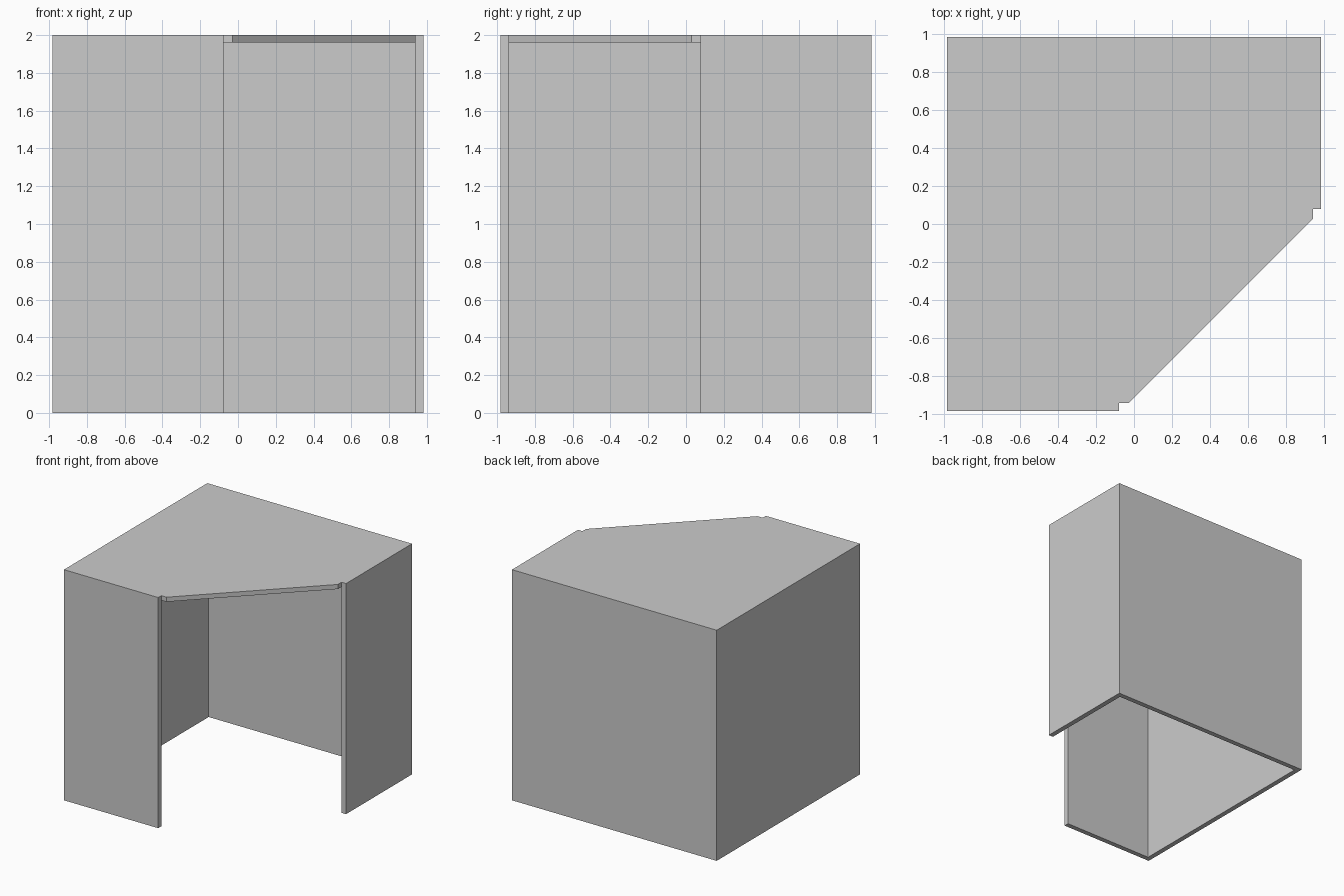
import bpy
import bmesh

if "Cube" in bpy.data.objects:
    bpy.data.objects.remove(bpy.data.objects["Cube"])

OUT, INN = 0.982, 0.939      # outer and inner wall faces
H, CEIL = 2.0, 1.96          # full height and underside of the top
END, LIP = 0.078, 0.028      # wall ends and start of the diagonal edge


def prism(name, outline, z0, z1):
    """Extrude a flat outline from z0 to z1."""
    bm = bmesh.new()
    face = bm.faces.new([bm.verts.new((x, y, z0)) for x, y in outline])
    ext = bmesh.ops.extrude_face_region(bm, geom=[face])
    verts = [g for g in ext["geom"] if isinstance(g, bmesh.types.BMVert)]
    bmesh.ops.translate(bm, vec=(0, 0, z1 - z0), verts=verts)
    bmesh.ops.recalc_face_normals(bm, faces=bm.faces)
    mesh = bpy.data.meshes.new(name)
    bm.to_mesh(mesh)
    bm.free()
    obj = bpy.data.objects.new(name, mesh)
    bpy.context.collection.objects.link(obj)
    return obj


# Solid corner enclosure: square plan with a diagonal cut, mirrored about y = -x
half = [(-OUT, -OUT), (-END, -OUT), (-END, -INN), (-LIP, -INN)]
outline = half + [(-y, -x) for x, y in reversed(half)]
outline[-1:] = [(OUT, OUT), (-OUT, OUT)]
enclosure = prism("corner_enclosure", outline, 0, H)

# Hollow interior, open at the bottom and along the diagonal
cutter = prism("interior_cutter",
               [(-INN, -INN), (INN, -INN), (INN, INN), (-INN, INN)], -0.2, CEIL)
cut = enclosure.modifiers.new("hollow", 'BOOLEAN')
cut.operation = 'DIFFERENCE'
cut.solver = 'EXACT'
cut.object = cutter
bpy.context.view_layer.objects.active = enclosure
bpy.ops.object.modifier_apply(modifier=cut.name)
bpy.data.objects.remove(cutter)
